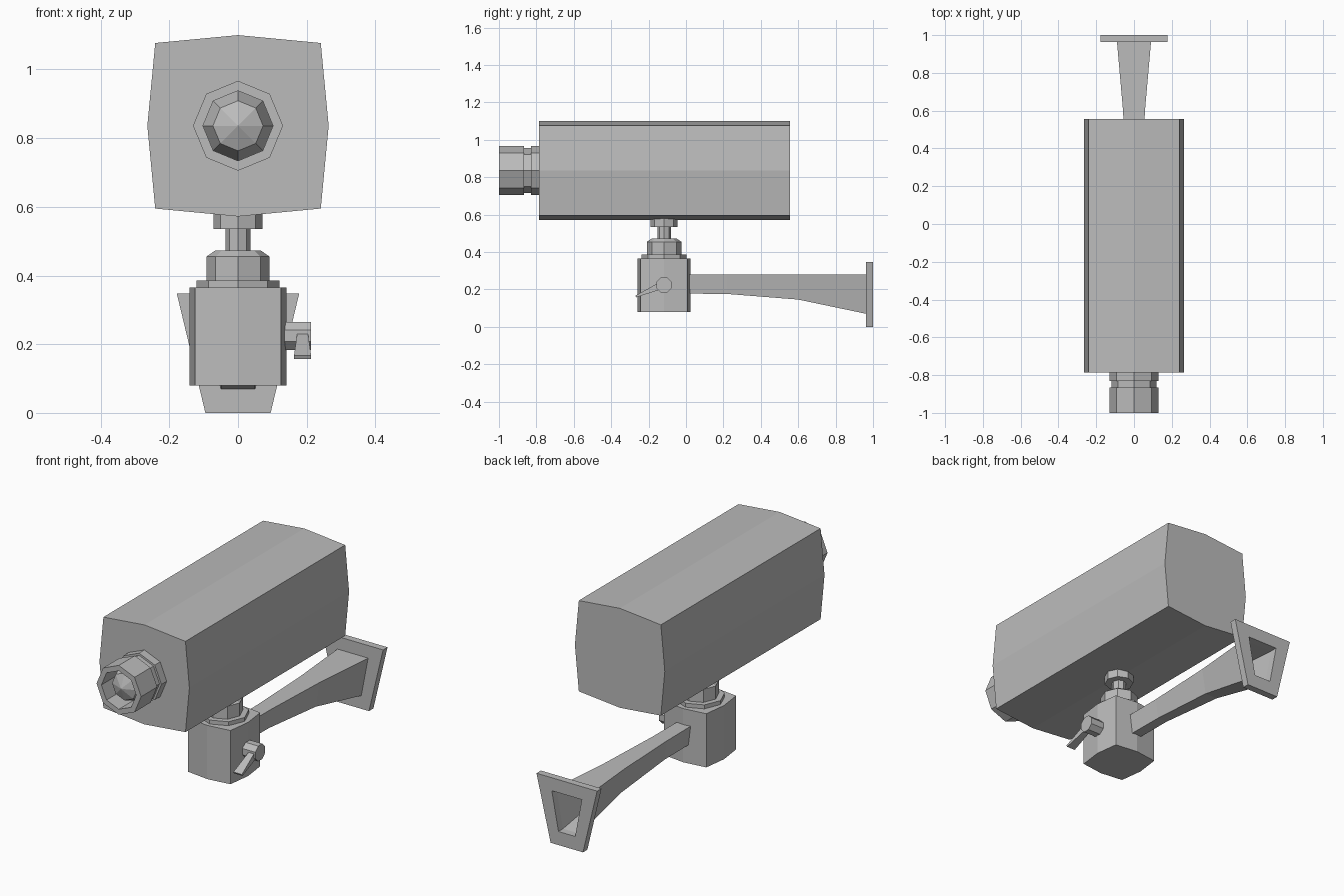
import bpy, bmesh, math
from mathutils import Vector

cube = bpy.data.objects.get("Cube")
if cube:
    bpy.data.objects.remove(cube, do_unlink=True)

grey = bpy.data.materials.new("painted grey metal")
grey.use_nodes = True
colour = (0.5, 0.5, 0.5, 1)
grey.diffuse_color = colour
grey.node_tree.nodes["Principled BSDF"].inputs["Base Color"].default_value = colour


def loft(name, sections):
    """Skin a row of matching loops and cap both ends."""
    bm = bmesh.new()
    rings = []
    for section in sections:
        rings.append([bm.verts.new(p) for p in section])
    n = len(rings[0])
    for a, b in zip(rings, rings[1:]):
        for i in range(n):
            j = (i + 1) % n
            bm.faces.new((a[i], a[j], b[j], b[i]))
    bm.faces.new(rings[0][::-1])
    bm.faces.new(rings[-1])
    bmesh.ops.remove_doubles(bm, verts=bm.verts, dist=0.00001)
    bmesh.ops.recalc_face_normals(bm, faces=bm.faces)
    mesh = bpy.data.meshes.new(name)
    bm.to_mesh(mesh)
    bm.free()
    mesh.materials.append(grey)
    obj = bpy.data.objects.new(name, mesh)
    bpy.context.collection.objects.link(obj)
    return obj


def turned(name, origin, axis, stations, turn=0.0):
    """Eight-sided turned part; stations are (distance along axis, radius)."""
    axis = Vector(axis)
    u = Vector((0, 1, 0)) if axis.x else Vector((1, 0, 0))
    v = axis.cross(u)
    angles = [math.tau * i / 8 + turn for i in range(8)]
    return loft(name, [[Vector(origin) + axis * t + (u * math.cos(a) + v * math.sin(a)) * r
                        for a in angles] for t, r in stations])


def bulged_square(corner, middle):
    """Square outline whose four sides bow slightly outward."""
    c, m = corner, middle
    return [(m, 0), (c, c), (0, m), (-c, c), (-m, 0), (-c, -c), (0, -m), (c, -c)]


def trapezoid(y, top, bottom, z_top, z_bottom):
    return [(-top, y, z_top), (top, y, z_top), (bottom, y, z_bottom), (-bottom, y, z_bottom)]


# Camera housing
outline = bulged_square(0.241, 0.264)
loft("camera_housing", [[(x, y, 0.836 + z) for x, z in outline] for y in (-0.785, 0.555)])

# Lens barrel with a groove and a recessed opening
FRONT = (0, -1, 0)
LENS = (0, 0, 0.836)
turned("lens_barrel", LENS, FRONT,
       [(0.77, 0.131), (0.83, 0.131), (0.83, 0.12), (0.865, 0.12), (0.865, 0.131),
        (1.0, 0.131), (1.0, 0.102), (0.87, 0.102)])
turned("lens_glass", LENS, FRONT,
       [(0.86, 0.102), (0.88, 0.102), (0.952, 0.073), (0.982, 0.0005)])

# Swivel joint between housing and bracket
POST = (0, -0.117, 0)
turned("swivel_joint", POST, (0, 0, 1),
       [(0.35, 0.121), (0.386, 0.121), (0.386, 0.092), (0.455, 0.092), (0.473, 0.066),
        (0.473, 0.036), (0.535, 0.036), (0.535, 0.072), (0.59, 0.072)])

# Bracket block
outline = bulged_square(0.125, 0.141)
loft("bracket_block", [[(x, y - 0.117, z) for x, y in outline] for z in (0.08, 0.365)])

# Hollow flared wall arm with its mounting plate
loft("wall_arm", [
    trapezoid(-0.02, 0.04, 0.028, 0.28, 0.178),
    trapezoid(0.22, 0.042, 0.028, 0.28, 0.176),
    trapezoid(0.60, 0.058, 0.036, 0.28, 0.146),
    trapezoid(0.963, 0.09, 0.05, 0.28, 0.07),
    trapezoid(0.963, 0.178, 0.095, 0.347, 0),
    trapezoid(1.0, 0.178, 0.095, 0.347, 0),
    trapezoid(1.0, 0.088, 0.049, 0.278, 0.072),
    trapezoid(0.963, 0.087, 0.048, 0.277, 0.073),
    trapezoid(0.60, 0.055, 0.033, 0.277, 0.149),
    trapezoid(0.22, 0.039, 0.025, 0.277, 0.179)])

# Clamp knob and its handle
turned("clamp_knob", (0, -0.117, 0.224), (1, 0, 0), [(0.12, 0.044), (0.213, 0.044)], math.pi / 8)


def handle_end(y, z, half_width, half_thick):
    x, dy, dz = 0.188, half_thick * 0.45, half_thick * 0.9
    return [(x - half_width, y - dy, z + dz), (x + half_width, y - dy, z + dz),
            (x + half_width, y + dy, z - dz), (x - half_width, y + dy, z - dz)]


loft("clamp_handle", [handle_end(-0.125, 0.225, 0.014, 0.02),
                      handle_end(-0.269, 0.162, 0.025, 0.005)])
